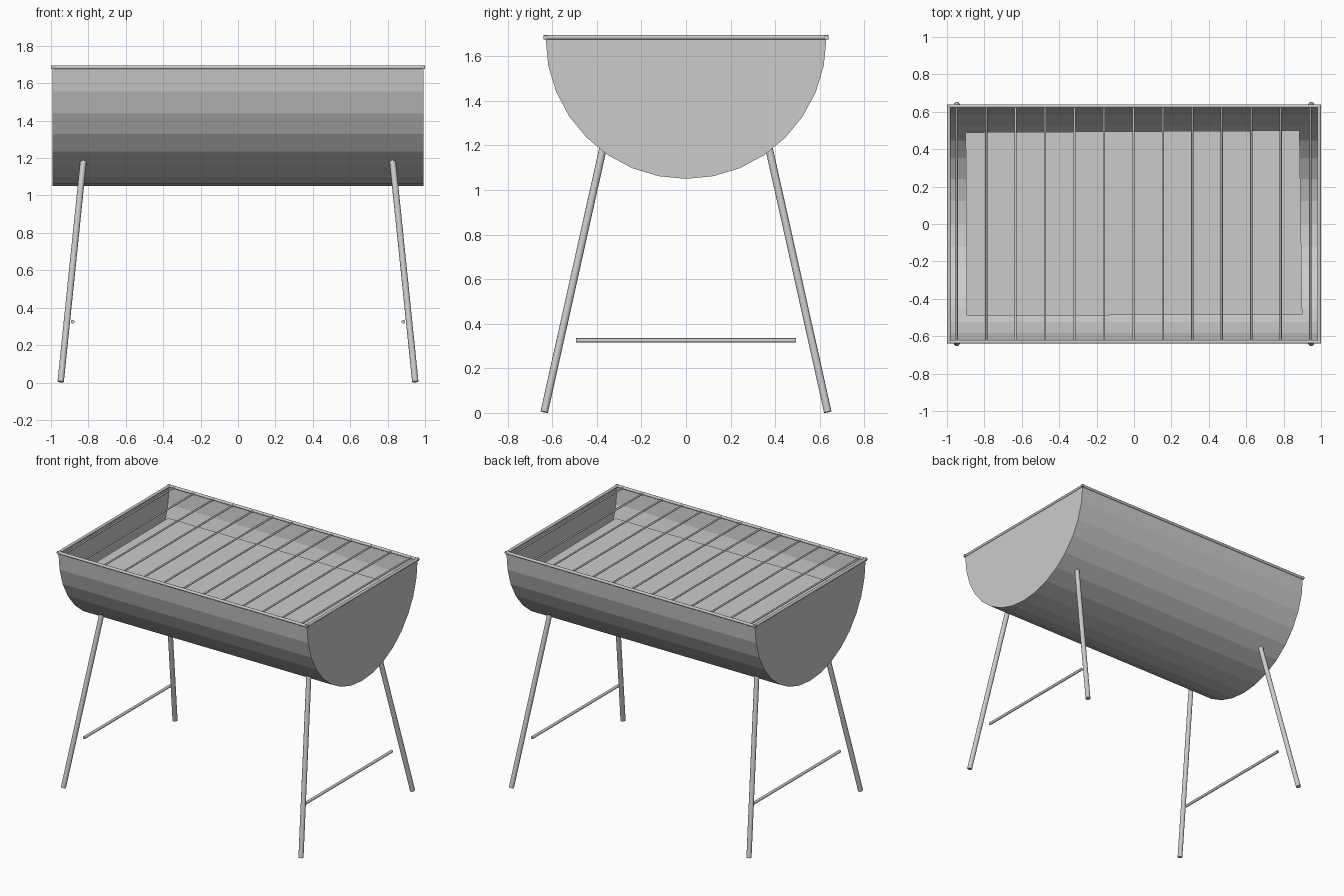
import bpy, bmesh, math
from mathutils import Vector

if "Cube" in bpy.data.objects:
    bpy.data.objects.remove(bpy.data.objects["Cube"])

steel = bpy.data.materials.new("grey steel")
steel.diffuse_color = (0.6, 0.6, 0.6, 1)
steel.use_nodes = True
steel.node_tree.nodes["Principled BSDF"].inputs["Base Color"].default_value = steel.diffuse_color


def make_object(name, bm):
    mesh = bpy.data.meshes.new(name)
    bm.to_mesh(mesh)
    bm.free()
    mesh.materials.append(steel)
    obj = bpy.data.objects.new(name, mesh)
    bpy.context.collection.objects.link(obj)
    return obj


def rod(name, start, end, radius, sides=12):
    start, end = Vector(start), Vector(end)
    axis = end - start
    bm = bmesh.new()
    bmesh.ops.create_cone(bm, cap_ends=True, segments=sides, radius1=radius,
                          radius2=radius, depth=axis.length)
    rotation = axis.to_track_quat('Z', 'Y').to_matrix()
    for v in bm.verts:
        v.co = rotation @ v.co + (start + end) / 2
    for f in bm.faces:
        f.smooth = len(f.verts) == 4
    return make_object(name, bm)


# Half barrel: open trough with closed ends
HALF_LEN, RADIUS, TOP, STEPS = 0.992, 0.63, 1.68, 16
bm = bmesh.new()
arcs = []
for x in (-HALF_LEN, HALF_LEN):
    arcs.append([bm.verts.new((x, -RADIUS * math.cos(math.pi * i / STEPS),
                               TOP - RADIUS * math.sin(math.pi * i / STEPS)))
                 for i in range(STEPS + 1)])
left, right = arcs
for i in range(STEPS):
    bm.faces.new((left[i], left[i + 1], right[i + 1], right[i]))
bm.faces.new(left)
bm.faces.new(right[::-1])
bmesh.ops.recalc_face_normals(bm, faces=bm.faces)
make_object("half_barrel", bm)

# Charcoal tray inside the barrel, slightly uneven
bm = bmesh.new()
bm.faces.new([bm.verts.new(c) for c in ((-0.895, -0.49, 1.53), (0.9, -0.485, 1.53),
                                        (0.885, 0.5, 1.53), (-0.9, 0.49, 1.53))])
make_object("charcoal_tray", bm)

# Round rim along the barrel's top edges
for s, side in ((-1, "front"), (1, "back")):
    rod(side + "_rim", (-1, s * 0.63, 1.685), (1, s * 0.63, 1.685), 0.01)
for s, side in ((-1, "left"), (1, "right")):
    rod(side + "_rim", (s * 0.99, -0.64, 1.685), (s * 0.99, 0.64, 1.685), 0.01)

# Grill rods
for i in range(13):
    x = -0.948 + 0.1575 * i
    rod(f"grill_rod_{i + 1}", (x, -0.63, 1.685), (x, 0.63, 1.685), 0.006, 8)

# Splayed legs and their crossbars
for sx, side in ((-1, "left"), (1, "right")):
    for sy, face in ((-1, "front"), (1, "back")):
        rod(f"{face}_{side}_leg", (sx * 0.948, sy * 0.636, 0.004),
            (sx * 0.826, sy * 0.372, 1.19), 0.017)
    rod(side + "_crossbar", (sx * 0.884, -0.493, 0.325), (sx * 0.884, 0.493, 0.325), 0.01)
